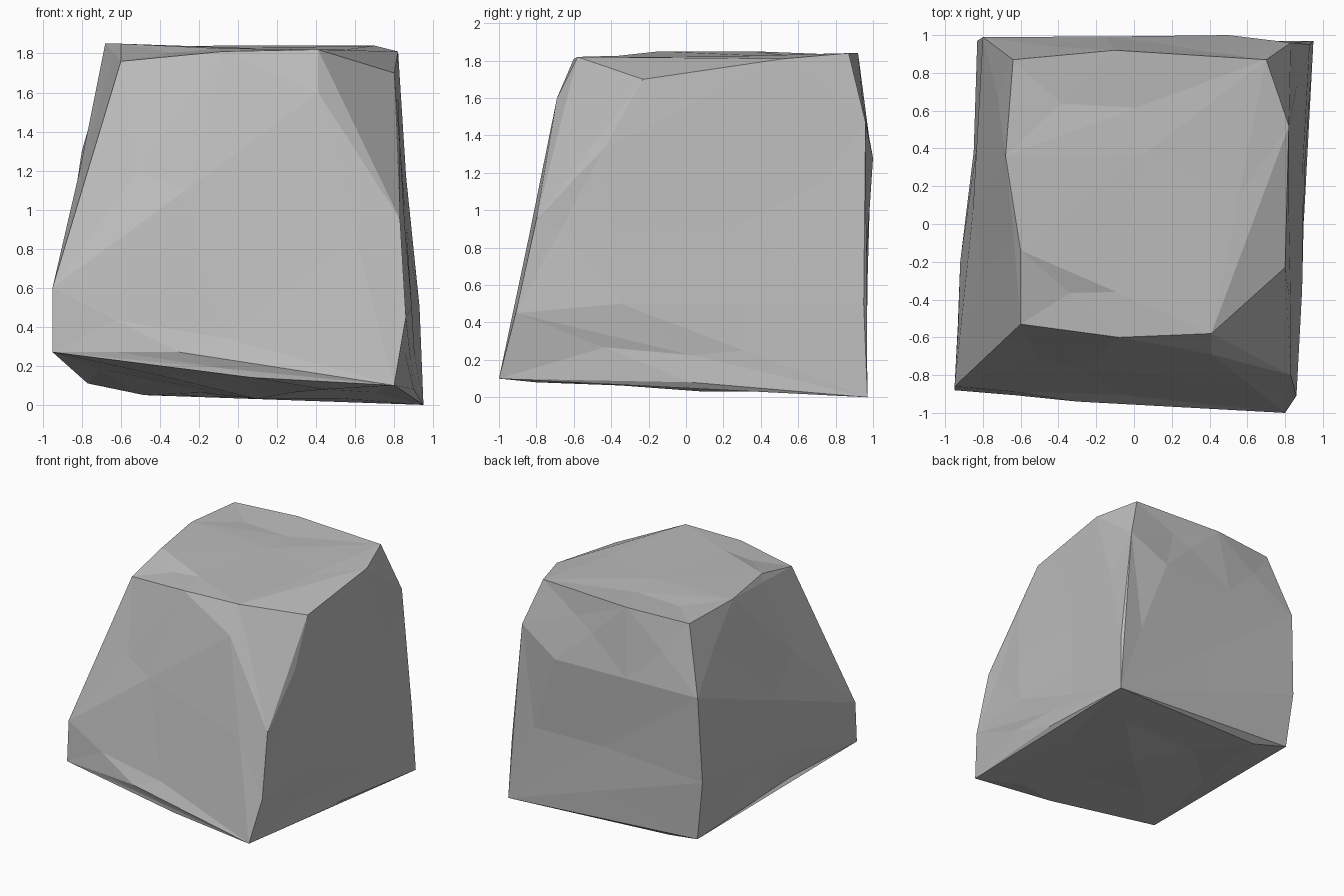
import bpy
import bmesh
import random
from mathutils import Vector

default_cube = bpy.data.objects.get("Cube")
if default_cube:
    bpy.data.objects.remove(default_cube, do_unlink=True)

# Ridge points of the boulder, in hundredths of a unit
top_rim = [(-60, -53, 176), (-8, -60, 181), (41, -58, 182), (80, -23, 170), (82, 52, 181),
           (70, 87, 184), (-10, 92, 184), (-64, 87, 183), (-68, 36, 185), (-60, -14, 185)]
front_right_ridge = [(41, -69, 160), (83, -44, 133), (83, -80, 95), (86, -91, 45), (80, -100, 10)]
front_left_ridge = [(-71, -65, 118), (-95, -86, 60), (-95, -88, 27)]
back_right_ridge = [(83, 96, 147), (93, 95, 50), (95, 97, 0)]
back_left_ridge = [(-80, 99, 130), (-83, 97, 60), (-77, 95, 11)]
side_bulges = [(50, 100, 128), (-92, -20, 45), (89, -35, 50)]
foot = [(-30, -94, 27), (7, -94, 14), (-82, 60, 18), (90, 3, 8)]
underside = [(-48, 90, 5), (45, -80, 8), (10, 10, 3)]


def add_hull(bm, *ridges):
    """Wrap the ridge points in a closed faceted shell."""
    for ridge in ridges:
        for point in ridge:
            bm.verts.new(Vector(point) / 100)
    result = bmesh.ops.convex_hull(bm, input=bm.verts[:])
    loose = [item for item in result["geom_interior"] if isinstance(item, bmesh.types.BMVert)]
    bmesh.ops.delete(bm, geom=loose, context="VERTS")


def add_chips(bm, depth):
    """Break the broad planes into shallow, uneven facets."""
    random.seed(4)
    bm.normal_update()
    flat_long = [edge for edge in bm.edges
                 if edge.calc_length() > 0.6 and edge.calc_face_angle(0) < 0.3]
    split = bmesh.ops.subdivide_edges(bm, edges=flat_long, cuts=1)
    bm.normal_update()
    for item in split["geom_inner"]:
        if isinstance(item, bmesh.types.BMVert):
            item.co -= item.normal * random.uniform(0, depth)
    bmesh.ops.triangulate(bm, faces=bm.faces[:])
    bmesh.ops.recalc_face_normals(bm, faces=bm.faces[:])


# Plain grey stone
stone = bpy.data.materials.new("grey_stone")
stone.use_nodes = True
grey = (0.5, 0.5, 0.5, 1)
stone.diffuse_color = grey
stone.node_tree.nodes["Principled BSDF"].inputs["Base Color"].default_value = grey

# Boulder
mesh = bpy.data.meshes.new("boulder")
shell = bmesh.new()
add_hull(shell, top_rim, front_right_ridge, front_left_ridge, back_right_ridge,
         back_left_ridge, side_bulges, foot, underside)
add_chips(shell, depth=0.03)
shell.to_mesh(mesh)
shell.free()
mesh.materials.append(stone)
boulder = bpy.data.objects.new("boulder", mesh)
bpy.context.collection.objects.link(boulder)
